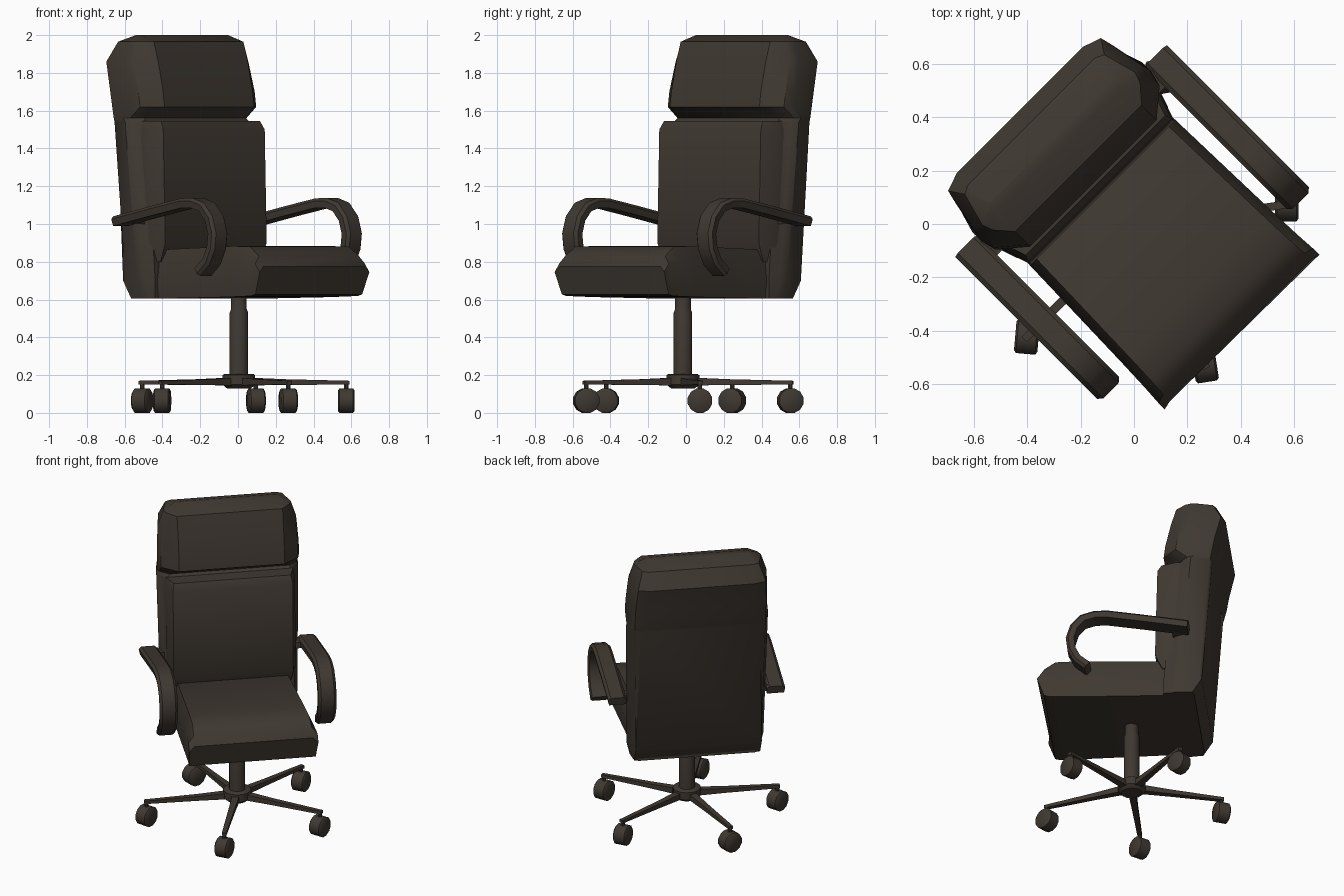
import bpy, bmesh, math
from mathutils import Vector

if "Cube" in bpy.data.objects:
    bpy.data.objects.remove(bpy.data.objects["Cube"])

R2 = math.sqrt(2)
CX, CY = 0.005, -0.016          # base centre

mat = bpy.data.materials.new("dark_brown")
mat.diffuse_color = (0.050, 0.040, 0.031, 1)
mat.use_nodes = True
mat.node_tree.nodes["Principled BSDF"].inputs["Base Color"].default_value = mat.diffuse_color


def W(u, v, z):
    """Chair space (u sideways, v forward) to world: the chair is turned 45 degrees."""
    return Vector(((u + v) / R2, (u - v) / R2, z))


def finish(name, bm, smooth=35):
    bmesh.ops.recalc_face_normals(bm, faces=bm.faces)
    me = bpy.data.meshes.new(name)
    bm.to_mesh(me)
    bm.free()
    me.materials.append(mat)
    ob = bpy.data.objects.new(name, me)
    bpy.context.collection.objects.link(ob)
    bpy.ops.object.select_all(action='DESELECT')
    ob.select_set(True)
    bpy.context.view_layer.objects.active = ob
    bpy.ops.object.shade_smooth_by_angle(angle=math.radians(smooth))
    return ob


def loft(name, rings, smooth=35):
    """Skin a list of equal-length closed rings and cap both ends."""
    bm = bmesh.new()
    vs = [[bm.verts.new(p) for p in r] for r in rings]
    n = len(rings[0])
    for a, b in zip(vs, vs[1:]):
        for i in range(n):
            j = (i + 1) % n
            bm.faces.new((a[i], a[j], b[j], b[i]))
    bm.faces.new(vs[0])
    bm.faces.new(vs[-1])
    return finish(name, bm, smooth)


def mirror_ring(half):
    """Half ring (u > 0) as (u, v, z) points, mirrored to a full closed ring."""
    return [W(*p) for p in half] + [W(-u, v, z) for u, v, z in reversed(half)]


def turned(name, profile, centre, axis, n, smooth=35):
    """Stack of circles: profile of (distance along axis, radius)."""
    axis = Vector(axis).normalized()
    side = axis.cross(Vector((0, 0, 1)))
    if side.length < 0.01:
        side = Vector((1, 0, 0))
    side.normalize()
    up = side.cross(axis)
    c = Vector(centre)
    angs = [2 * math.pi * (i + 0.5) / n for i in range(n)]
    loft(name, [[c + axis * d + side * r * math.cos(a) + up * r * math.sin(a)
                 for a in angs] for d, r in profile], smooth)


# backrest with headrest bulge: z, back, front, inner back, inner front, outer width
back = []
for z, b, f, ib, jf, o in [
        (0.605, -0.40, -0.22, 0.40, 0.40, 0.41),
        (0.70, -0.46, -0.22, 0.40, 0.40, 0.435),
        (1.54, -0.525, -0.30, 0.38, 0.39, 0.45),
        (1.56, -0.53, -0.32, 0.38, 0.38, 0.45),
        (1.62, -0.55, -0.215, 0.36, 0.335, 0.45),
        (1.70, -0.565, -0.225, 0.35, 0.335, 0.45),
        (1.86, -0.605, -0.262, 0.335, 0.335, 0.44),
        (1.965, -0.545, -0.295, 0.335, 0.335, 0.405),
        (2.0, -0.44, -0.40, 0.325, 0.325, 0.34)]:
    def t(k):
        return b + (f - b) * k
    back.append(mirror_ring([(ib, b, z), (max(ib, o - 0.035), t(.07), z), (o, t(.58), z),
                             (max(jf, o - .015), t(.75), z), (jf, f, z)]))
loft("backrest", back, 32)

# lumbar pad
loft("lumbar_pad", [mirror_ring([(w + .03, -0.34, z), (w + .03, f - .09, z), (w, f, z)])
                    for z, f, w in [(0.80, -0.21, 0.37), (0.90, -0.165, 0.38),
                                    (1.50, -0.18, 0.38), (1.545, -0.205, 0.37)]])

# seat: per ring the (v, z) of bottom, side edge and top
seat = []
for (vb, zb), (vs, zs), (vt, zt), w in [
        ((-.41, .605), (-.41, .69), (-.41, .72), .385),
        ((-.20, .605), (-.20, .70), (-.20, .865), .385),
        ((.30, .613), (.33, .76), (.33, .883), .40),
        ((.44, .617), (.46, .80), (.46, .88), .405),
        ((.50, .62), (.54, .79), (.53, .83), .41),
        ((.53, .628), (.573, .745), (.565, .775), .41)]:
    seat.append(mirror_ring([(w - .01, vb, zb), (w, vs, zs), (w - .035, vt, zt)]))
loft("seat", seat, 40)

# looped armrests with rear brackets
path = [(-.385, 1.015), (-.10, 1.07), (.12, 1.11), (.20, 1.112), (.275, 1.09),
        (.33, 1.03), (.355, .95), (.345, .87), (.31, .80), (.245, .745)]
for s, side in ((1, "right"), (-1, "left")):
    rings = []
    for i, p in enumerate(path):
        a, b = path[max(i - 1, 0)], path[min(i + 1, len(path) - 1)]
        d = Vector((b[0] - a[0], b[1] - a[1])).normalized()
        nv, nz, h = -d.y, d.x, 0.026
        rings.append([W(s * u, p[0] + nv * k, p[1] + nz * k) for u, k in
                      ((.447, -h), (.555, -h), (.562, h * .4), (.545, h),
                       (.462, h), (.445, h * .4))])
    loft(side + "_armrest", rings, 40)
    loft(side + "_arm_bracket", [[W(s * u, v, z) for v, z in
         ((-.36, 1.0), (-.28, 1.0), (-.28, 1.04), (-.36, 1.04))] for u in (.40, .47)])

# gas column and hub
turned("column", [(.14, .05), (.53, .05), (.55, .042), (.65, .042)], (CX, CY, 0), (0, 0, 1), 16)
turned("hub", [(.13, .065), (.15, .088), (.20, .088), (.205, .08)], (CX, CY, 0), (0, 0, 1), 16)

# five legs with swivelled casters
for i, swivel in enumerate((9, 0, 10, -20, -5)):
    a = math.radians(-63 + 72 * i)
    d, n = Vector((math.cos(a), math.sin(a), 0)), Vector((-math.sin(a), math.cos(a), 0))
    c = Vector((CX, CY, 0))
    loft(f"leg_{i + 1}", [[c + d * r + n * w * k + Vector((0, 0, z))
                           for k, z in ((-1, lo), (1, lo), (1, hi), (-1, hi))]
                          for r, w, lo, hi in ((.04, .024, .145, .187), (.25, .019, .148, .178),
                                               (.59, .014, .15, .17))])
    hub = c + d * 0.575
    turned(f"caster_stem_{i + 1}", [(.09, .013), (.16, .013)], hub, (0, 0, 1), 8)
    s = math.radians(swivel)
    turned(f"caster_{i + 1}", [(-.044, .056), (-.036, .067), (.036, .067), (.044, .056)],
           hub + Vector((0, 0, .067 * math.cos(math.pi / 12))),
           (math.cos(s), math.sin(s), 0), 12, 40)
